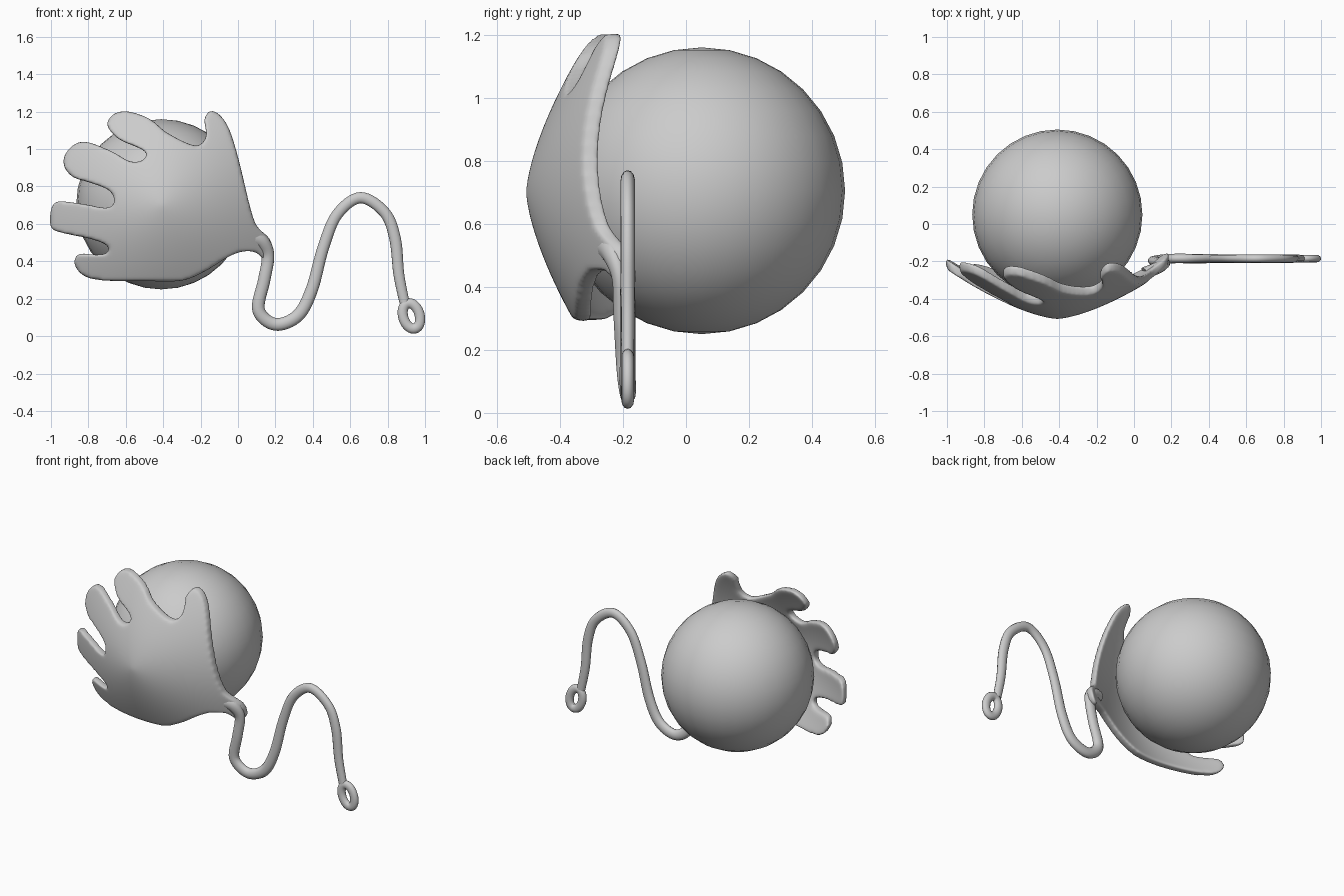
import bpy, bmesh, math
from mathutils import Vector

if "Cube" in bpy.data.objects:
    bpy.data.objects.remove(bpy.data.objects["Cube"])


def link(name, mesh):
    ob = bpy.data.objects.new(name, mesh)
    bpy.context.collection.objects.link(ob)
    return ob


def smooth_path(pts, n, closed=False):
    """Catmull-Rom samples through the points."""
    pts = [Vector(p) for p in pts]
    m = len(pts)
    out = []
    for i in range(m if closed else m - 1):
        a, b, c, d = [pts[k % m] if closed else pts[min(max(k, 0), m - 1)]
                      for k in (i - 1, i, i + 1, i + 2)]
        for j in range(n):
            t = j / n
            out.append(0.5 * (2 * b + (c - a) * t + (2 * a - 5 * b + 4 * c - d) * t ** 2
                              + (3 * b - a - 3 * c + d) * t ** 3))
    if not closed:
        out.append(pts[-1])
    return out


def bake(ob):
    dg = bpy.context.evaluated_depsgraph_get()
    mesh = bpy.data.meshes.new_from_object(ob.evaluated_get(dg))
    bpy.data.objects.remove(ob)
    return mesh


def shade(mesh):
    for p in mesh.polygons:
        p.use_smooth = True


def tube(name, pts, radius, closed=False, flat=0.75):
    """Tube along points, flattened in y about y = -0.185."""
    cu = bpy.data.curves.new(name, 'CURVE')
    cu.dimensions = '3D'
    cu.bevel_depth = 1.0
    cu.bevel_resolution = 4
    cu.use_fill_caps = True
    sp = cu.splines.new('POLY')
    sp.points.add(len(pts) - 1)
    for q, p in zip(sp.points, pts):
        q.co = (p[0], (p[1] + 0.185) / flat, p[2], 1)
        q.radius = p[3] if len(p) > 3 else radius
    sp.use_cyclic_u = closed
    mesh = bake(link(name + "_path", cu))
    for v in mesh.vertices:
        v.co.y = v.co.y * flat - 0.185
    shade(mesh)
    mesh.name = name
    return link(name, mesh)


# Ball
bpy.ops.mesh.primitive_uv_sphere_add(segments=32, ring_count=16, radius=0.455,
                                     location=(-0.41, 0.05, 0.705))
ball = bpy.context.object
ball.name = "ball"
shade(ball.data)

# Hand outline in x, z
outline = [
    (0.17, 0.52), (0.10, 0.59), (0.06, 0.71), (0.01, 0.92),              # wrist, side
    (-0.04, 1.09), (-0.09, 1.175), (-0.145, 1.205), (-0.18, 1.16),       # thumb
    (-0.17, 1.07), (-0.21, 1.02), (-0.28, 1.035),
    (-0.39, 1.095), (-0.47, 1.16), (-0.58, 1.20), (-0.66, 1.19),         # finger
    (-0.70, 1.13), (-0.64, 1.055), (-0.54, 1.01), (-0.49, 0.98), (-0.51, 0.94), (-0.58, 0.935),
    (-0.68, 0.99), (-0.82, 1.04), (-0.90, 1.005), (-0.935, 0.93),        # finger
    (-0.89, 0.855), (-0.79, 0.82), (-0.69, 0.78), (-0.66, 0.72), (-0.70, 0.685),
    (-0.82, 0.705), (-0.96, 0.72), (-1.0, 0.675), (-1.0, 0.58),          # finger
    (-0.93, 0.55), (-0.79, 0.52), (-0.70, 0.485), (-0.70, 0.445), (-0.76, 0.435),
    (-0.85, 0.44), (-0.875, 0.385), (-0.82, 0.32), (-0.71, 0.297),       # finger
    (-0.52, 0.295), (-0.31, 0.295), (-0.18, 0.345), (-0.04, 0.43),       # palm base
    (0.05, 0.455), (0.107, 0.44), (0.15, 0.40), (0.185, 0.44)]

# Hand: slab, remeshed and rounded, then bowed around the ball
bm = bmesh.new()
face = bm.faces.new([bm.verts.new((p.x, 0, p.y)) for p in smooth_path(outline, 5, True)])
ext = bmesh.ops.extrude_face_region(bm, geom=[face], use_keep_orig=True)
for g in ext["geom"]:
    if isinstance(g, bmesh.types.BMVert):
        g.co.y += 0.055
bmesh.ops.triangulate(bm, faces=bm.faces[:])
bmesh.ops.recalc_face_normals(bm, faces=bm.faces[:])
slab = bpy.data.meshes.new("slab")
bm.to_mesh(slab)
bm.free()
ob = link("slab", slab)
rm = ob.modifiers.new("remesh", 'REMESH')
rm.mode = 'VOXEL'
rm.voxel_size = 0.012
sm = ob.modifiers.new("smooth", 'SMOOTH')
sm.factor = 0.5
sm.iterations = 8
hand_mesh = bake(ob)
for v in hand_mesh.vertices:
    r = math.hypot(v.co.x + 0.41, v.co.z - 0.70)
    v.co.y += -0.507 + 0.27 * (r / 0.6) ** 1.5
shade(hand_mesh)
hand_mesh.name = "hand"
link("hand", hand_mesh)

# String: x, y, z, radius
string = [(0.06, -0.26, 0.53, 0.040), (0.125, -0.235, 0.505, 0.040), (0.16, -0.21, 0.43, 0.034),
          (0.14, -0.205, 0.30, 0.033), (0.11, -0.195, 0.14, 0.034), (0.20, -0.185, 0.063, 0.034),
          (0.32, -0.185, 0.11, 0.034), (0.395, -0.185, 0.25, 0.033), (0.455, -0.185, 0.47, 0.031),
          (0.53, -0.185, 0.65, 0.030), (0.655, -0.185, 0.74, 0.030), (0.785, -0.185, 0.66, 0.030),
          (0.84, -0.185, 0.52, 0.031), (0.86, -0.185, 0.33, 0.029), (0.89, -0.185, 0.18, 0.027)]
samples = [(*p[:3], p[3]) for p in
           [tuple(q) for q in smooth_path(string, 8)]]
tube("string", samples, 0.03)

# Pull ring at the string end
tilt = math.radians(17)
ring = []
for i in range(32):
    a = i * math.tau / 32
    u, w = 0.044 * math.cos(a), 0.070 * math.sin(a)
    ring.append((0.927 + u * math.cos(tilt) - w * math.sin(tilt), -0.185,
                 0.108 + u * math.sin(tilt) + w * math.cos(tilt)))
tube("pull_ring", ring, 0.027, True)
